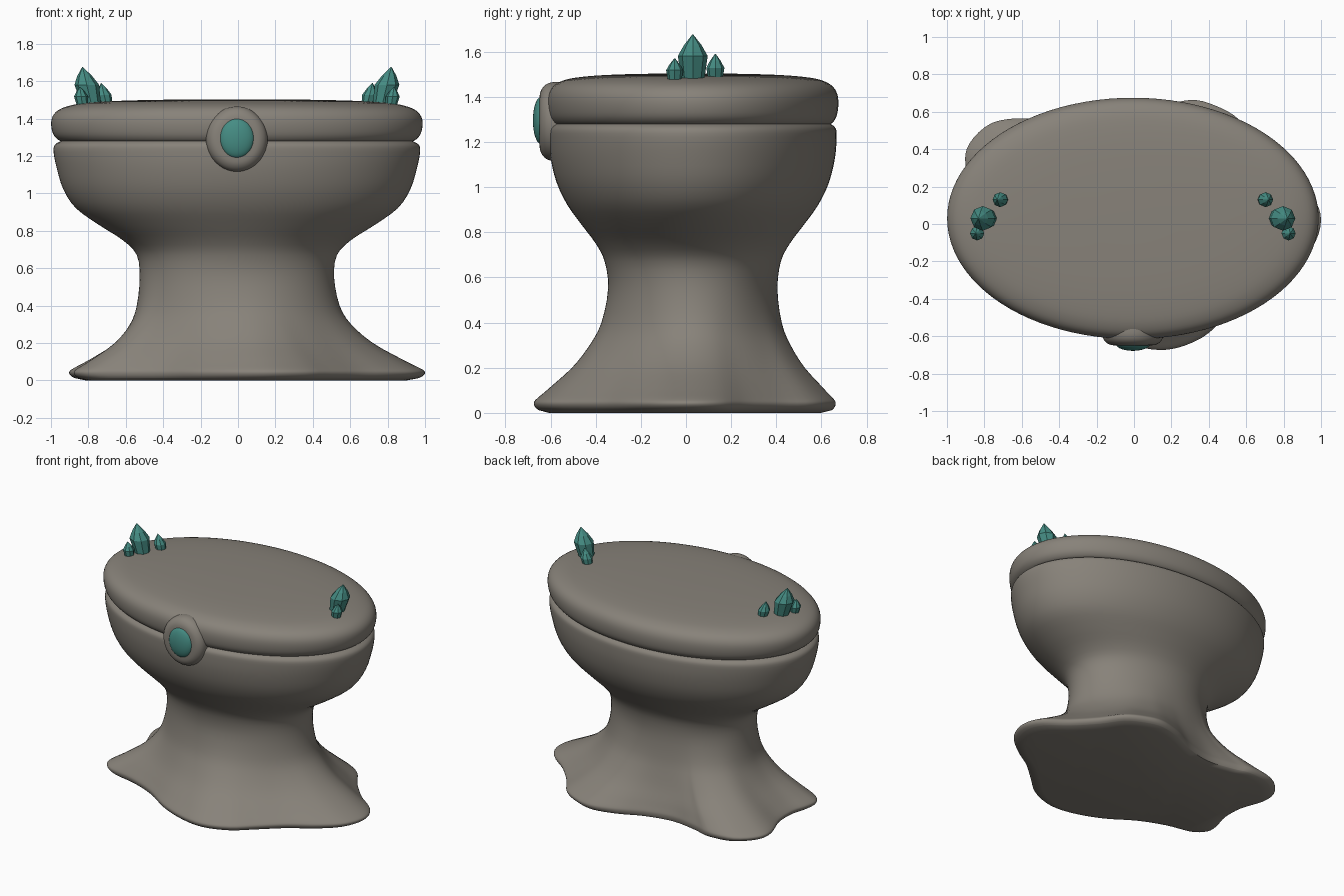
import bpy, bmesh, math
from mathutils import Vector, Matrix

cube = bpy.data.objects.get("Cube")
if cube:
    bpy.data.objects.remove(cube, do_unlink=True)


def material(name, color):
    m = bpy.data.materials.new(name)
    m.use_nodes = True
    m.diffuse_color = color
    m.node_tree.nodes["Principled BSDF"].inputs["Base Color"].default_value = color
    return m


STONE = material("warm grey stone", (0.245, 0.224, 0.193, 1))
TEAL = material("teal crystal", (0.06, 0.265, 0.23, 1))
CENTER_X, CENTER_Y = -0.006, 0.03


def spline(points, steps, closed):
    """Smooth curve through points of any dimension."""
    pts = [Vector(p) for p in points]
    n = len(pts)
    pick = (lambda i: pts[i % n]) if closed else (lambda i: pts[max(0, min(n - 1, i))])
    out = []
    for i in range(n if closed else n - 1):
        a, b, c, d = (pick(i + k) for k in (-1, 0, 1, 2))
        for s in range(steps):
            t = s / steps
            out.append(0.5 * (2 * b + (c - a) * t + (2 * a - 5 * b + 4 * c - d) * t * t
                              + (3 * b - a - 3 * c + d) * t ** 3))
    if not closed:
        out.append(pts[-1])
    return out


def finish(bm, name, mat, smooth=None):
    bmesh.ops.recalc_face_normals(bm, faces=bm.faces)
    mesh = bpy.data.meshes.new(name)
    bm.to_mesh(mesh)
    bm.free()
    mesh.materials.append(mat)
    ob = bpy.data.objects.new(name, mesh)
    bpy.context.collection.objects.link(ob)
    if smooth:
        bpy.ops.object.select_all(action="DESELECT")
        ob.select_set(True)
        bpy.context.view_layer.objects.active = ob
        bpy.ops.object.shade_smooth_by_angle(angle=math.radians(smooth))
    return ob


def loft(name, rings, mat, smooth=None):
    """Skin a stack of closed rings and cap both ends."""
    bm = bmesh.new()
    loops = [[bm.verts.new(p) for p in ring] for ring in rings]
    n = len(loops[0])
    for low, high in zip(loops, loops[1:]):
        for i in range(n):
            j = (i + 1) % n
            bm.faces.new((low[i], low[j], high[j], high[i]))
    bm.faces.new(loops[0][::-1])
    bm.faces.new(loops[-1])
    return finish(bm, name, mat, smooth)


# Pedestal and bowl: wavy foot outline that fades into an oval section
foot = spline([(1, .02), (.95, .15), (.8, .27), (.66, .42), (.56, .56), (.43, .635),
               (.3, .663), (.13, .62), (-.05, .54), (-.25, .5), (-.45, .53), (-.58, .565),
               (-.76, .54), (-.88, .43), (-.9, .31), (-.84, .13), (-.835, -.03), (-.87, -.16),
               (-.87, -.25), (-.79, -.32), (-.6, -.36), (-.4, -.44), (-.2, -.57), (0, -.65),
               (.18, -.672), (.36, -.61), (.5, -.49), (.65, -.36), (.82, -.25), (.95, -.13)],
              4, True)

# height, half width, half depth, share of foot outline
sections = spline([(.012, .5, .4, .93), (.025, .5, .4, .98), (.045, .5, .4, 1),
                   (.065, .5, .4, .95), (.11, .5, .41, .77), (.2, .5, .4, .45),
                   (.3, .5, .39, .22), (.4, .51, .38, .08), (.55, .52, .375, 0),
                   (.67, .535, .39, 0), (.75, .61, .43, 0), (.83, .735, .49, 0),
                   (.92, .86, .555, 0), (1.02, .927, .603, 0), (1.13, .962, .63, 0),
                   (1.22, .98, .637, 0), (1.26, .973, .633, 0), (1.28, .94, .61, 0)], 3, False)


def body_ring(z, rx, ry, share):
    ring = []
    for p in foot:
        t = math.atan2(p.y / 0.65, p.x)
        oval = Vector((CENTER_X + rx * math.cos(t), CENTER_Y + ry * math.sin(t)))
        q = oval.lerp(p, share)
        ring.append((q.x, q.y, z))
    return ring


base = [(p.x * .9, p.y * .9, 0) for p in foot]
loft("pedestal_bowl", [base] + [body_ring(*s) for s in sections], STONE, 50)

# Lid: rounded oval slab, slightly domed
lid_profile = spline([(1.275, .93), (1.285, .96), (1.315, .988), (1.365, 1), (1.41, .993),
                      (1.445, .962), (1.468, .905), (1.483, .82), (1.494, .66), (1.5, .45),
                      (1.503, .2)], 3, False)
turns = [math.tau * i / 96 for i in range(96)]
loft("lid", [[(CENTER_X + .993 * r * math.cos(t), CENTER_Y + .645 * r * math.sin(t), z)
              for t in turns] for z, r in lid_profile], STONE, 50)

# Front medallion: rounded oval plate with a domed gem
plate_profile = spline([(-.5, .97), (-.57, 1), (-.6, .985), (-.622, .93), (-.638, .83),
                        (-.647, .7), (-.65, .5)], 3, False)
loft("medallion", [[(CENTER_X + .165 * r * math.cos(t), y, 1.29 + .175 * r * math.sin(t))
                    for t in turns] for y, r in plate_profile], STONE, 60)

bm = bmesh.new()
bmesh.ops.create_uvsphere(bm, u_segments=40, v_segments=24, radius=1,
                          matrix=Matrix.Translation((CENTER_X, -.64, 1.295))
                          @ Matrix.Diagonal((.092, .038, .106, 1)))
finish(bm, "medallion_gem", TEAL, 60)


# Crystal clusters on both ends of the lid
def crystal(name, side, x, y, radius, top, lean, shoulder):
    low = 1.465
    rings = []
    for f, r in ((0, .75), (shoulder, 1), ((1 + shoulder) / 2, .6), (1, .04)):
        cx = CENTER_X + side * (x + lean * f)
        rings.append([(cx + radius * r * math.cos(math.tau * i / 8),
                       y + radius * r * math.sin(math.tau * i / 8),
                       low + (top - low) * f) for i in range(8)])
    loft(name, rings, TEAL)


for label, side in (("left", 1), ("right", -1)):
    crystal(label + "_large_crystal", side, .775, .03, .066, 1.675, .05, .55)
    crystal(label + "_back_crystal", side, .695, .13, .04, 1.59, .03, .5)
    crystal(label + "_front_crystal", side, .825, -.05, .038, 1.57, .015, .5)
